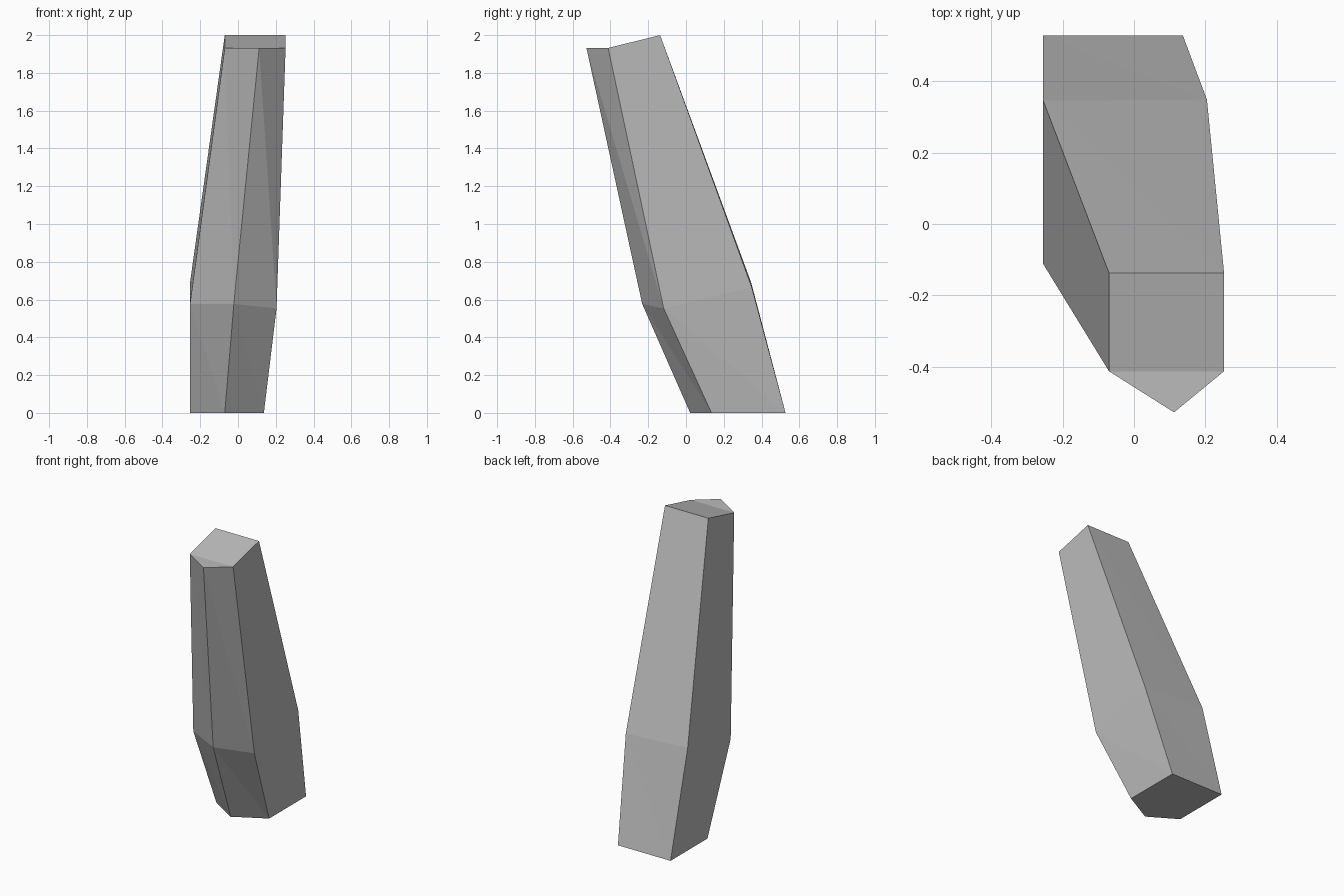
import bpy
import bmesh

if "Cube" in bpy.data.objects:
    bpy.data.objects.remove(bpy.data.objects["Cube"])

# Five-sided cross-sections, counterclockwise from the front left corner
RINGS = [
    # base
    [(-0.254, 0.135, 0), (-0.07, 0.022, 0), (0.137, 0.135, 0),
     (0.137, 0.527, 0), (-0.254, 0.527, 0)],
    # bend
    [(-0.254, -0.112, 0.577), (-0.022, -0.232, 0.577), (0.204, -0.118, 0.553),
     (0.204, 0.348, 0.665), (-0.254, 0.345, 0.69)],
    # tip, sloping up to the back
    [(-0.07, -0.412, 1.932), (0.112, -0.527, 1.932), (0.252, -0.412, 1.932),
     (0.252, -0.137, 2.0), (-0.07, -0.137, 2.0)],
]

stone = bpy.data.materials.new("stone_grey")
stone.diffuse_color = (0.5, 0.5, 0.5, 1)
stone.use_nodes = True
stone.node_tree.nodes["Principled BSDF"].inputs["Base Color"].default_value = stone.diffuse_color

bm = bmesh.new()
rings = [[bm.verts.new(p) for p in ring] for ring in RINGS]

# Faceted sides between neighbouring rings
for low, high in zip(rings, rings[1:]):
    for i in range(5):
        j = (i + 1) % 5
        bm.faces.new((low[i], low[j], high[i]))
        bm.faces.new((low[j], high[j], high[i]))

# Flat underside, small level front facet and sloping top
a, b, c, d, e = rings[-1]
bm.faces.new(reversed(rings[0]))
bm.faces.new((a, b, c))
bm.faces.new((a, c, d, e))

mesh = bpy.data.meshes.new("leaning_stone")
bm.to_mesh(mesh)
bm.free()
mesh.materials.append(stone)
bpy.context.collection.objects.link(bpy.data.objects.new("leaning_stone", mesh))
